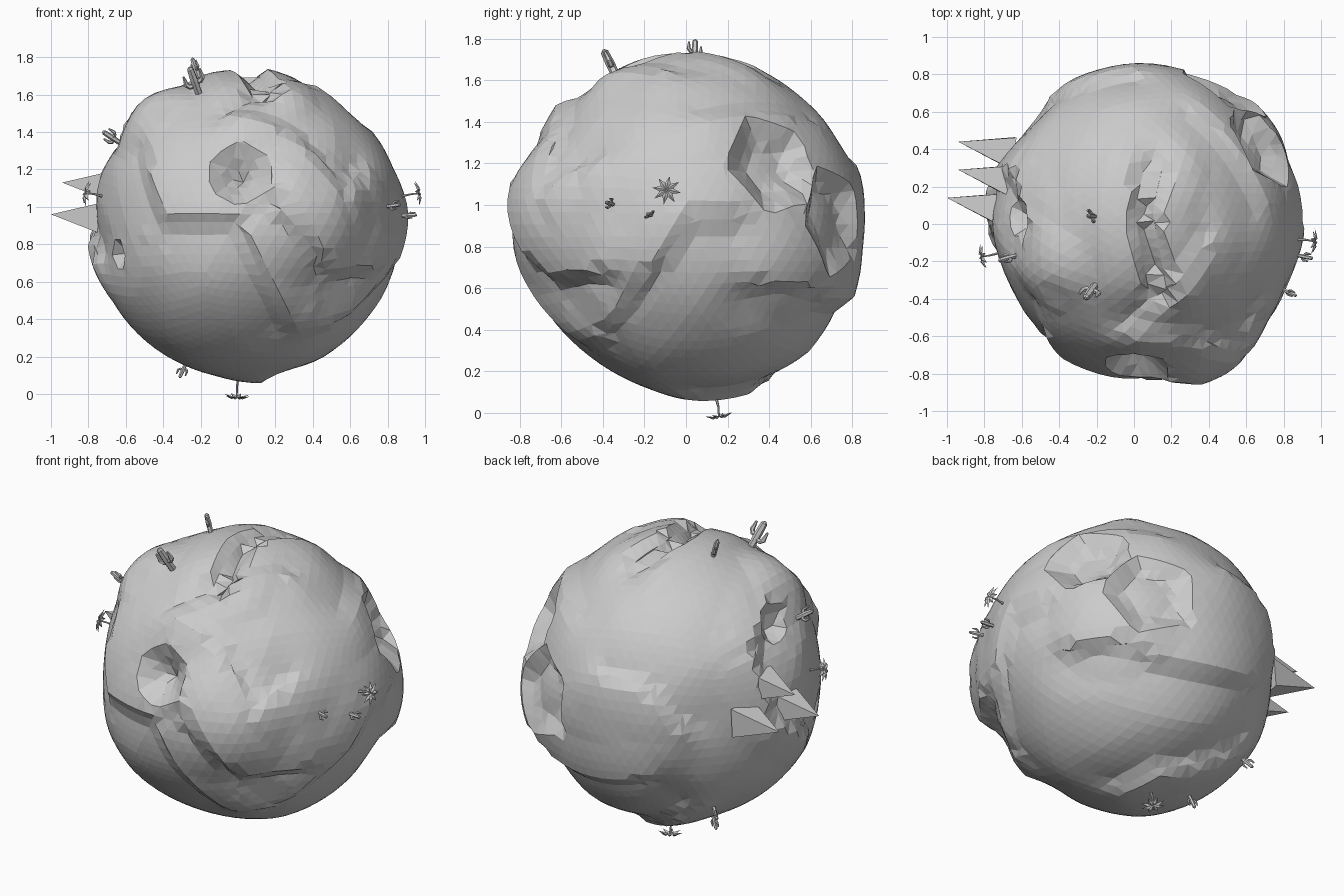
import bpy, bmesh, math
from mathutils import Vector, Matrix
from mathutils.bvhtree import BVHTree
from mathutils.geometry import intersect_point_line

if "Cube" in bpy.data.objects:
    bpy.data.objects.remove(bpy.data.objects["Cube"])

CENTRE = Vector((0.04, 0.01, 0.905))
RADIUS = 0.82
SNAP = 0.04


# Directions from the planet's centre, given by a position on one side of it
def scaled(value, axis):
    return (value - CENTRE[axis]) / RADIUS


def lift(a, b):
    return math.sqrt(max(0, 1 - a * a - b * b))


def front(x, z):
    u, w = scaled(x, 0), scaled(z, 2)
    return Vector((u, -lift(u, w), w)).normalized()


def east(y, z):
    u, w = scaled(y, 1), scaled(z, 2)
    return Vector((lift(u, w), u, w)).normalized()


def top(x, y):
    u, w = scaled(x, 0), scaled(y, 1)
    return Vector((u, w, lift(u, w))).normalized()


def back(x, z):
    return Matrix.Scale(-1, 3, (0, 1, 0)) @ front(x, z)


def west(y, z):
    return Matrix.Scale(-1, 3, (1, 0, 0)) @ east(y, z)


def below(x, y):
    return Matrix.Scale(-1, 3, (0, 0, 1)) @ top(x, y)


# Ground shaping tools: each takes a direction and radius and returns new ones
def bump(v, r, where, width, height):
    d = v.angle(where) / width
    return v, r + height * max(0, 1 - d * d) ** 1.5


def flat(v, r, normal, distance):
    c = v.dot(normal)
    return v, min(r, distance / c) if c > 0.3 else r


def scarp(v, r, height, *pts):
    found = []
    for a, b in zip(pts, pts[1:]):
        q, t = intersect_point_line(v, a, b)
        q = a.lerp(b, min(1, max(0, t))).normalized()
        found.append(((v - q).length, q, v.dot(a.cross(b).normalized())))
    d, q, perp = min(found, key=lambda f: f[0])
    if d < SNAP:
        return q, r
    return v, r + height * perp / d * max(0, 1 - 3 * d)


def pit(v, r, where, width, sides, depth):
    if v.dot(where) < 0.5:
        return v, r
    turn = where.to_track_quat('Z', 'Y')
    walls = []
    for k in range(sides):
        a = math.tau * k / sides
        inward = Vector((-math.cos(a), -math.sin(a), math.tan(width)))
        walls.append(turn @ inward.normalized())
    wall = min(walls, key=v.dot)
    d = v.dot(wall)
    if abs(d) < SNAP:
        return (v - wall * d).normalized(), r
    return v, r - max(0, min(depth, 0.8 * d))


steps = [
    # swells and hollows
    (bump, east(0, 1), 0.8, 0.03),
    (bump, front(0.38, 0.97), 0.5, 0.08),
    (bump, front(0.63, 0.95), 0.4, 0.03),
    (bump, east(0.57, 0.8), 0.5, 0.06),
    (bump, back(0.05, 0.95), 0.8, 0.03),
    (bump, below(0.1, 0.5), 0.8, 0.025),
    (bump, below(0.1, -0.5), 0.6, -0.03),
    (bump, west(0.5, 0.9), 0.5, -0.03),
    (bump, west(-0.35, 0.9), 0.5, -0.04),
    (bump, top(-0.47, -0.24), 0.35, 0.07),
    # plains
    (flat, front(-0.25, 1.45), 0.82),
    (flat, front(0.5, 0.45), 0.8),
    # terrace edges
    (scarp, 0.03, front(-0.5, 1.3), front(-0.4, 0.92), front(0, 0.92), front(0.25, 0.35)),
    (scarp, -0.025, front(0, 1.5), front(0.3, 1.4), front(0.52, 1.08), front(0.66, 1.2)),
    (scarp, 0.04, front(0.2, 1), front(0.48, 0.64), front(0.72, 0.67)),
    (scarp, -0.03, east(0.22, 0.93), east(0.03, 0.93), east(-0.4, 0.36)),
    (scarp, -0.02, east(0.1, 1.43), east(0.6, 1.4)),
    (scarp, 0.03, east(0.33, 0.62), east(0.6, 0.62), back(0.4, 0.53), back(-0.26, 0.6)),
    (scarp, -0.025, back(0, 1.2), back(-0.25, 1.17), back(-0.47, 0.93)),
    (scarp, -0.03, below(0.17, 0.05), below(0.1, 0.3), below(-0.37, 0.5)),
    (scarp, 0.025, top(0.38, -0.09), top(-0.05, -0.57)),
    (scarp, -0.04, west(0, 1.45), west(0.25, 1.3), west(0.22, 0.95), west(-0.1, 0.73)),
    # craters and the two joined basins of the great valley
    (pit, front(0.01, 1.18), 0.2, 6, 0.15),
    (pit, front(-0.67, 0.74), 0.1, 4, 0.07),
    (pit, top(-0.62, 0.04), 0.13, 5, 0.06),
    (pit, east(0.42, 1.2), 0.27, 5, 0.1),
    (pit, back(0.47, 0.93), 0.28, 5, 0.08),
]
# trench over the summit
for shift, height in ((0, -0.04), (0.1, 0.05)):
    steps.append((scarp, height, top(shift + 0.05, 0.29), top(shift, 0.07),
                  top(shift + 0.08, -0.37)))

# Planet
bm = bmesh.new()
bmesh.ops.create_icosphere(bm, subdivisions=5, radius=1)
for vert in bm.verts:
    v, r = vert.co.normalized(), RADIUS
    for tool, *args in steps:
        v, r = tool(v, r, *args)
    vert.co = CENTRE + v * r
bmesh.ops.dissolve_degenerate(bm, dist=0.003, edges=bm.edges)
bmesh.ops.triangulate(bm, faces=bm.faces)
surface = BVHTree.FromBMesh(bm)


def to_mesh(name, b):
    bmesh.ops.recalc_face_normals(b, faces=b.faces)
    mesh = bpy.data.meshes.new(name)
    b.to_mesh(mesh)
    b.free()
    return mesh


def add(name, mesh, matrix=Matrix()):
    ob = bpy.data.objects.new(name, mesh)
    ob.matrix_world = matrix
    bpy.context.collection.objects.link(ob)


add("planet", to_mesh("planet", bm))


def tube(b, pts, radii, sides=6):
    """Skin a planar path with rings and close both ends."""
    pts = [Vector(p) for p in pts]
    rings = []
    for i, p in enumerate(pts):
        u = Vector((0, 1, 0))
        w = (pts[min(i + 1, len(pts) - 1)] - pts[max(i - 1, 0)]).normalized().cross(u)
        rings.append([b.verts.new(p + radii[i] * (u * math.cos(a) + w * math.sin(a)))
                      for a in (math.tau * k / sides for k in range(sides))])
    for r0, r1 in zip(rings, rings[1:]):
        for k in range(sides):
            n = (k + 1) % sides
            b.faces.new((r0[k], r0[n], r1[n], r1[k]))
    b.faces.new(rings[0])
    b.faces.new(rings[-1])


# Cactus, one unit tall: trunk and two bent arms
bm = bmesh.new()
tube(bm, [(0, 0, -0.15), (0, 0, 0.5), (0, 0, 0.92), (0, 0, 1)], [0.12, 0.14, 0.12, 0.04])
for s, low in ((-0.3, 0.3), (0.3, 0.42)):
    tube(bm, [(0, 0, low), (s * 0.7, 0, low), (s, 0, low + 0.1), (s, 0, low + 0.42)],
         [0.09, 0.09, 0.09, 0.04])
cactus = to_mesh("cactus", bm)

# Palm, one unit tall: curved trunk and a star of folded leaves
bm = bmesh.new()
tube(bm, [(0, 0, -0.15), (0.06, 0, 0.5), (0, 0, 1)], [0.09, 0.06, 0.05])
for k in range(8):
    turn = Matrix.Rotation(math.tau * k / 8, 3, 'Z')
    root, left, ridge, right, tip = [bm.verts.new(turn @ Vector(p)) for p in (
        (0, 0, 1), (0.35, -0.15, 0.98), (0.35, 0, 1.1), (0.35, 0.15, 0.98), (0.78, 0, 0.88))]
    for tri in ((root, left, ridge), (root, ridge, right),
                (left, tip, ridge), (ridge, tip, right)):
        bm.faces.new(tri)
palm = to_mesh("palm", bm)


def plant(name, mesh, height, places):
    for i, d in enumerate(places):
        base = surface.ray_cast(CENTRE, d)[0]
        turn = d.to_track_quat('Z', 'Y').to_matrix().to_4x4()
        spin = Matrix.Rotation(0.6 + 0.4 * i, 4, 'Z')
        add(f"{name}_{i + 1}", mesh,
            Matrix.Translation(base) @ turn @ spin @ Matrix.Scale(height, 4))


plant("tall_cactus", cactus, 0.16, [top(-0.21, -0.33)])
plant("cactus", cactus, 0.11, [top(-0.21, 0.04), top(-0.63, -0.17)])
plant("small_cactus", cactus, 0.08, [east(-0.16, 0.95), east(-0.34, 1),
                                     below(-0.28, 0.14), below(-0.45, 0.38)])
plant("palm", palm, 0.09, [east(-0.08, 1.05), west(-0.16, 1.06), below(0, 0.14)])

# Rock spikes
for i, tip in enumerate(((-0.94, 0.44, 0.96), (-0.94, 0.29, 1.13), (-1, 0.14, 0.96))):
    axis = Vector((-0.29, 0.06, 0.02))
    bm = bmesh.new()
    bmesh.ops.create_cone(bm, cap_ends=True, segments=4, radius1=0.12, radius2=0,
                          depth=axis.length)
    turn = axis.to_track_quat('Z', 'Y').to_matrix().to_4x4() @ Matrix.Rotation(math.pi / 4, 4, 'Z')
    add(f"rock_spike_{i + 1}", to_mesh("rock_spike", bm),
        Matrix.Translation(Vector(tip) - axis / 2) @ turn)
